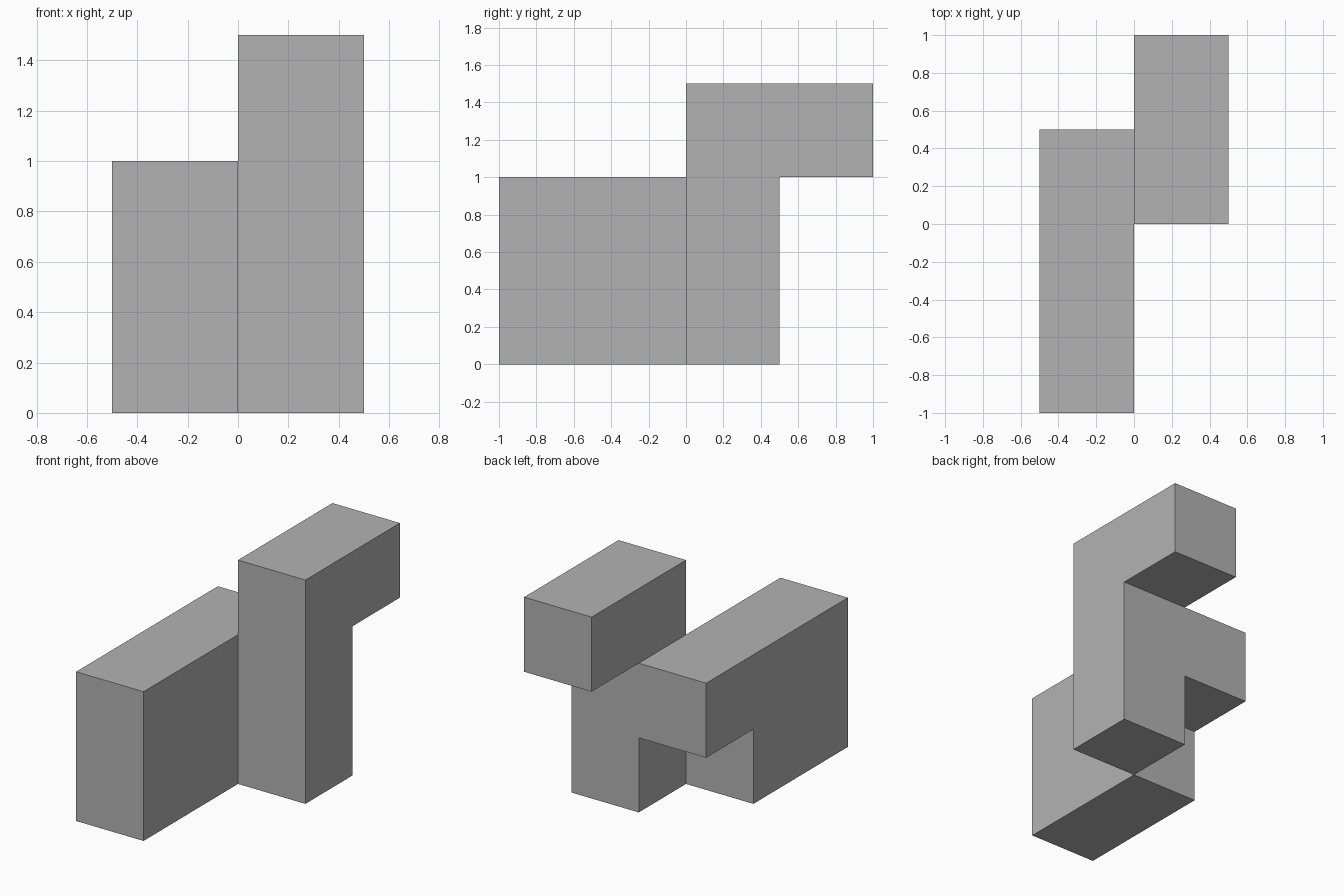
import bpy
import bmesh
from math import radians
from mathutils import Vector

if "Cube" in bpy.data.objects:
    bpy.data.objects.remove(bpy.data.objects["Cube"])

CELL = 0.5

# Single matte grey
grey = bpy.data.materials.new("plain_grey")
grey.use_nodes = True
grey.diffuse_color = (0.45, 0.45, 0.45, 1)
grey.node_tree.nodes["Principled BSDF"].inputs["Base Color"].default_value = grey.diffuse_color


def block(x, ys, zs):
    """Cells of a rectangular block, one cell wide in x."""
    return {(x, y, z) for y in ys for z in zs}


cells = block(-1, (-2, -1), (0, 1))      # low wall
cells |= block(-1, (0,), (1,))           # bridge behind the wall
cells |= block(0, (0,), (0, 1, 2))       # column
cells |= block(0, (1,), (2,))            # top overhang

# Outer skin: a quad wherever a cell has no neighbour
bm = bmesh.new()
for cell in sorted(cells):
    centre = Vector(cell) + Vector((0.5, 0.5, 0.5))
    for axis in range(3):
        for side in (-1, 1):
            n, u = Vector((0, 0, 0)), Vector((0, 0, 0))
            n[axis], u[(axis + 1) % 3] = side, 1
            if tuple(int(c) for c in Vector(cell) + n) in cells:
                continue
            v = n.cross(u)
            corners = (-u - v, u - v, u + v, v - u)
            bm.faces.new([bm.verts.new((centre + (n + c) / 2) * CELL) for c in corners])

# Weld the cells and merge the flat faces
bmesh.ops.remove_doubles(bm, verts=bm.verts[:], dist=0.001)
bmesh.ops.dissolve_limit(bm, angle_limit=radians(1), verts=bm.verts[:], edges=bm.edges[:])

mesh = bpy.data.meshes.new("stepped_block")
bm.to_mesh(mesh)
bm.free()
mesh.materials.append(grey)
bpy.context.collection.objects.link(bpy.data.objects.new("stepped_block", mesh))
